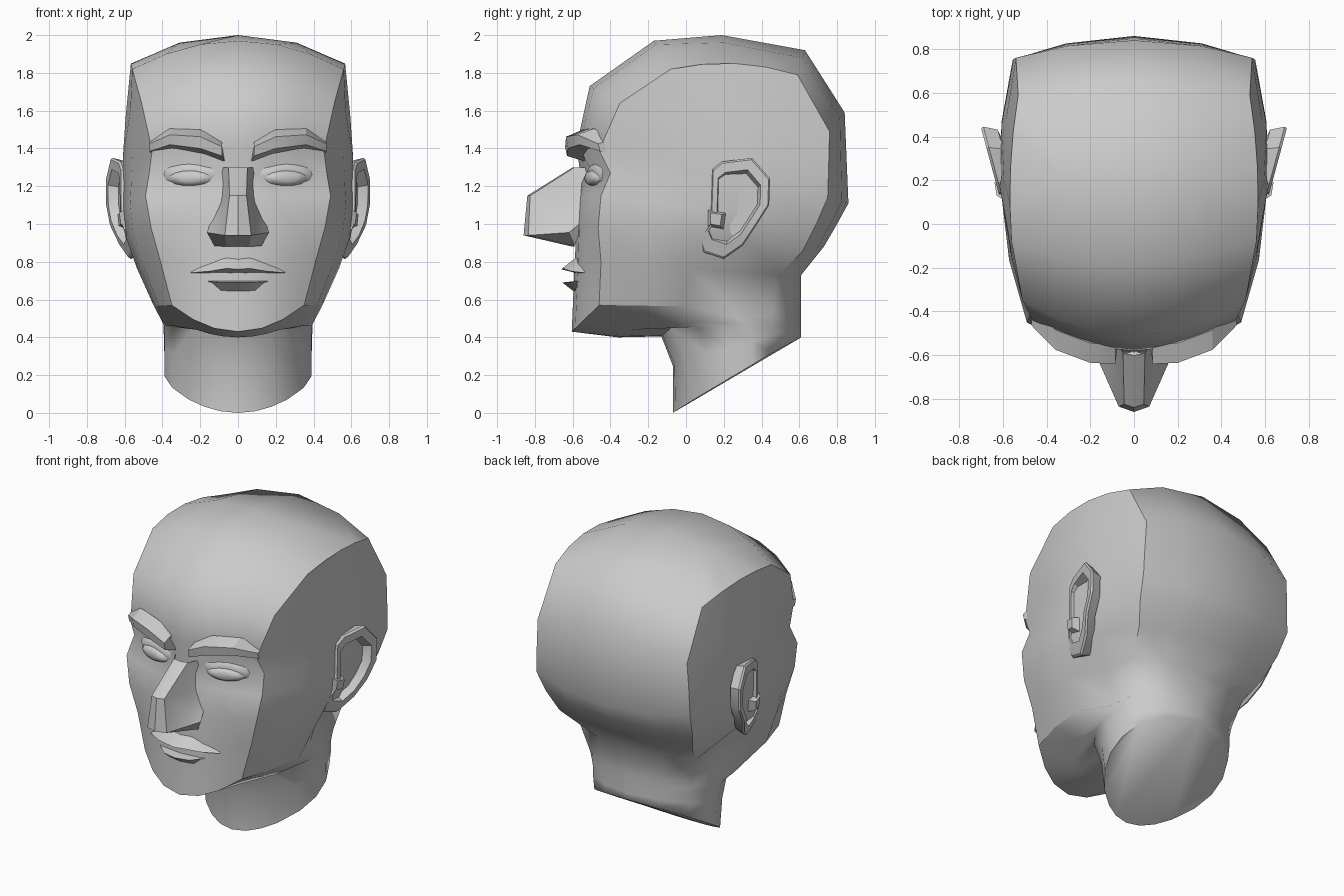
import bpy, bmesh, math
from mathutils import Vector, Matrix

if "Cube" in bpy.data.objects:
    bpy.data.objects.remove(bpy.data.objects["Cube"])

clay = bpy.data.materials.new("clay_grey")
clay.diffuse_color = (0.6, 0.6, 0.6, 1)
clay.use_nodes = True
clay.node_tree.nodes["Principled BSDF"].inputs["Base Color"].default_value = clay.diffuse_color


def build(name, verts, faces, angle=35, sharp=()):
    """Mirror half a part across x = 0, weld it and shade it."""
    bm = bmesh.new()
    for s in (1, -1):
        vs = [bm.verts.new((s * v[0], v[1], v[2])) for v in verts]
        for f in faces:
            bm.faces.new([vs[i] for i in f])
        for a, b in sharp:
            e = bm.edges.get((vs[a], vs[b]))
            if e:
                e.smooth = False
    bmesh.ops.remove_doubles(bm, verts=bm.verts, dist=0.0005)
    bmesh.ops.recalc_face_normals(bm, faces=bm.faces)
    me = bpy.data.meshes.new(name)
    bm.to_mesh(me)
    bm.free()
    me.materials.append(clay)
    ob = bpy.data.objects.new(name, me)
    bpy.context.collection.objects.link(ob)
    bpy.ops.object.select_all(action='DESELECT')
    ob.select_set(True)
    bpy.context.view_layer.objects.active = ob
    bpy.ops.object.shade_smooth_by_angle(angle=math.radians(angle))
    return ob


def strips(rows, n, closed=False):
    """Quads joining consecutive rows of n vertices."""
    m = n if closed else n - 1
    return [(r * n + i, r * n + (i + 1) % n, (r + 1) * n + (i + 1) % n, (r + 1) * n + i)
            for r in range(rows - 1) for i in range(m)]


def lerp(a, b, t):
    return a + (b - a) * t


# Head loops, crown to neck: front centre (y, z), front seam (x, y, z),
# widest x of the side, back seam (x, y, z), back centre (y, z)
loops = [
    (-.17, 1.97, .56, -.08, 1.82, .565, .53, .59, 1.79, .63, 1.92),
    (-.51, 1.73, .51, -.35, 1.64, .595, .54, .76, 1.49, .84, 1.59),
    (-.58, 1.41, .455, -.46, 1.39, .61, .55, .755, 1.30, .85, 1.35),
    (-.56, 1.27, .47, -.40, 1.27, .61, .555, .75, 1.14, .86, 1.11),
    (-.57, 1.15, .49, -.45, 1.15, .605, .53, .69, 1.00, .80, 1.00),
    (-.58, .98, .46, -.465, .98, .59, .48, .62, .86, .73, .88),
    (-.59, .78, .41, -.45, .80, .535, .42, .49, .73, .61, .73),
    (-.605, .43, .35, -.46, .57, .445, .37, .46, .56, .61, .56),
    (-.36, .40, .22, -.30, .44, .40, .36, .46, .52, .61, .52),
    (-.13, .405, .24, -.08, .45, .39, .35, .46, .47, .61, .47),
    (-.07, .25, .25, .00, .28, .39, .35, .46, .41, .61, .44),
    (-.07, .00, .26, .04, .07, .39, .34, .46, .32, .61, .40),
]
verts = []
for r, (cy, cz, fx, fy, fz, w, bx, by, bz, dy, dz) in enumerate(loops):
    # face band, with hollowed eye sockets
    for t in (0, .36, .68, 1):
        socket = {3: .045, 4: .012}.get(r, 0) if 0 < t < 1 else 0
        verts.append((fx * t, lerp(cy, fy, t * t) + socket, lerp(cz, fz, t * t)))
    # side panel
    bulge = w - (fx + bx) / 2
    for t in (.25, .5, .75):
        k = 0 if t == .75 and r in (6, 7) else 4 * t * (1 - t)
        crown = .045 * 4 * t * (1 - t) if r == 0 else 0
        verts.append((lerp(fx, bx, t) + bulge * k, lerp(fy, by, t), lerp(fz, bz, t) + crown))
    # back band
    verts += [(bx, by, bz), (bx * .56, lerp(dy, by, .31), lerp(dz, bz, .31)), (0, dy, dz)]
n = 10
faces = strips(len(loops), n)
top = len(verts)
verts += [(0, .19, 2.0), (.31, .2, 1.96)]
faces += [(0, 1, 2, top + 1, top), (2, 3, 4, 5, top + 1),
          (5, 6, 7, 8, top + 1), (8, 9, top, top + 1)]
faces.append(tuple((len(loops) - 1) * n + i for i in range(n)))
sharp = [(r * n + 3, r * n + n + 3) for r in range(7)]
sharp += [(r * n + 7, r * n + n + 7) for r in range(6)]
sharp += [(i, i + 1) for i in range(3, 7)] + [(7 * n + i, 7 * n + i + 1) for i in range(5)]
build("head", verts, faces, 62, sharp)

# Nose: ridge, flank and wing
nose = [(0, -.60, 1.30), (0, -.84, 1.15), (0, -.86, .94), (0, -.58, .88),
        (.05, -.59, 1.30), (.045, -.825, 1.15), (.07, -.835, .94), (.06, -.60, .88),
        (.085, -.52, 1.30), (.09, -.55, 1.12), (.10, -.66, 1.02), (.165, -.62, .955),
        (.125, -.59, .885), (.14, -.54, 1.02)]
build("nose", nose, [(0, 4, 5, 1), (1, 5, 6, 2), (2, 6, 7, 3), (4, 8, 9, 5), (5, 9, 10),
                     (5, 10, 6), (6, 10, 11), (6, 11, 12, 7), (9, 13, 10), (10, 13, 11),
                     (11, 13, 12)], 30)

# Eyebrows: four cross-sections of x, front y, bottom z, top z
brow = []
for x, y, lo, hi in ((.085, -.64, 1.36, 1.44), (.20, -.635, 1.40, 1.50),
                     (.36, -.575, 1.42, 1.505), (.468, -.465, 1.385, 1.45)):
    brow += [(x, y + .09, hi), (x, y, lerp(lo, hi, .62)),
             (x, y + .01, lo), (x - .02, y + .14, lo - .04)]
build("eyebrows", brow, strips(4, 4, True) + [(0, 1, 2, 3), (12, 13, 14, 15)], 30)


# Eyes and lids: flattened almond domes turned to follow the face
def almond(name, centre, w, d, h, turn):
    rot = Matrix.Rotation(turn, 3, 'Z')
    vs, seg = [], 16
    for ring in (1, .8, .45):
        for i in range(seg):
            a = math.tau * i / seg
            p = Vector((w * ring * math.cos(a), -d * math.sqrt(1 - ring * ring),
                        h * ring * math.sin(a)))
            vs.append(Vector(centre) + rot @ p)
    build(name, vs, strips(3, seg, True) + [tuple(range(2 * seg, 3 * seg)),
                                            tuple(range(seg))], 50)


almond("eyelids", (.255, -.478, 1.262), .145, .025, .062, .28)
almond("eyes", (.255, -.492, 1.243), .115, .035, .043, .28)


# Lips: sections from the middle to the corner, each top, front, underside back
def lips(name, sections):
    vs = [(x, y, z) for x, pts in sections for y, z in pts]
    build(name, vs, strips(len(sections), 3, True), 30)


lips("upper_lip", [(0, ((-.585, .815), (-.66, .76), (-.56, .735))),
                   (.06, ((-.585, .82), (-.655, .765), (-.56, .735))),
                   (.15, ((-.56, .80), (-.61, .75), (-.54, .735))),
                   (.25, ((-.53, .748), (-.545, .742), (-.52, .736)))])
lips("lower_lip", [(0, ((-.57, .70), (-.655, .69), (-.59, .64))),
                   (.09, ((-.56, .70), (-.635, .69), (-.58, .645))),
                   (.16, ((-.55, .70), (-.575, .697), (-.55, .69)))])

# Ears: a flared rim around a recessed bowl
outline = [(.14, 1.29), (.19, 1.33), (.35, 1.35), (.445, 1.24), (.44, 1.10),
           (.37, .99), (.30, .885), (.20, .815), (.095, .85), (.07, .91), (.13, 1.0)]
mid = (.255, 1.11)


def ear_x(y, z):
    return .608 + .27 * (y - .1) - .3 * max(0, 1 - z)


ear = []
for scale, depth in ((.93, .075), (1, .012), (.96, 0), (.74, 0), (.66, .05)):
    for y, z in outline:
        y, z = lerp(mid[0], y, scale), lerp(mid[1], z, scale)
        ear.append((ear_x(y, z) - depth, y, z))
k = len(outline)
build("ears", ear, strips(5, k, True) + [tuple(range(k)), tuple(range(4 * k, 5 * k))], 30)

# Small flap in front of each ear opening
flap = [(.58, .10, 1.09), (.58, .22, 1.06), (.58, .20, .97), (.58, .11, .98),
        (.628, .13, 1.06), (.638, .19, 1.05), (.632, .18, .99), (.62, .13, 1.0)]
build("ear_flaps", flap, strips(2, 4, True) + [(0, 1, 2, 3), (4, 5, 6, 7)], 30)
